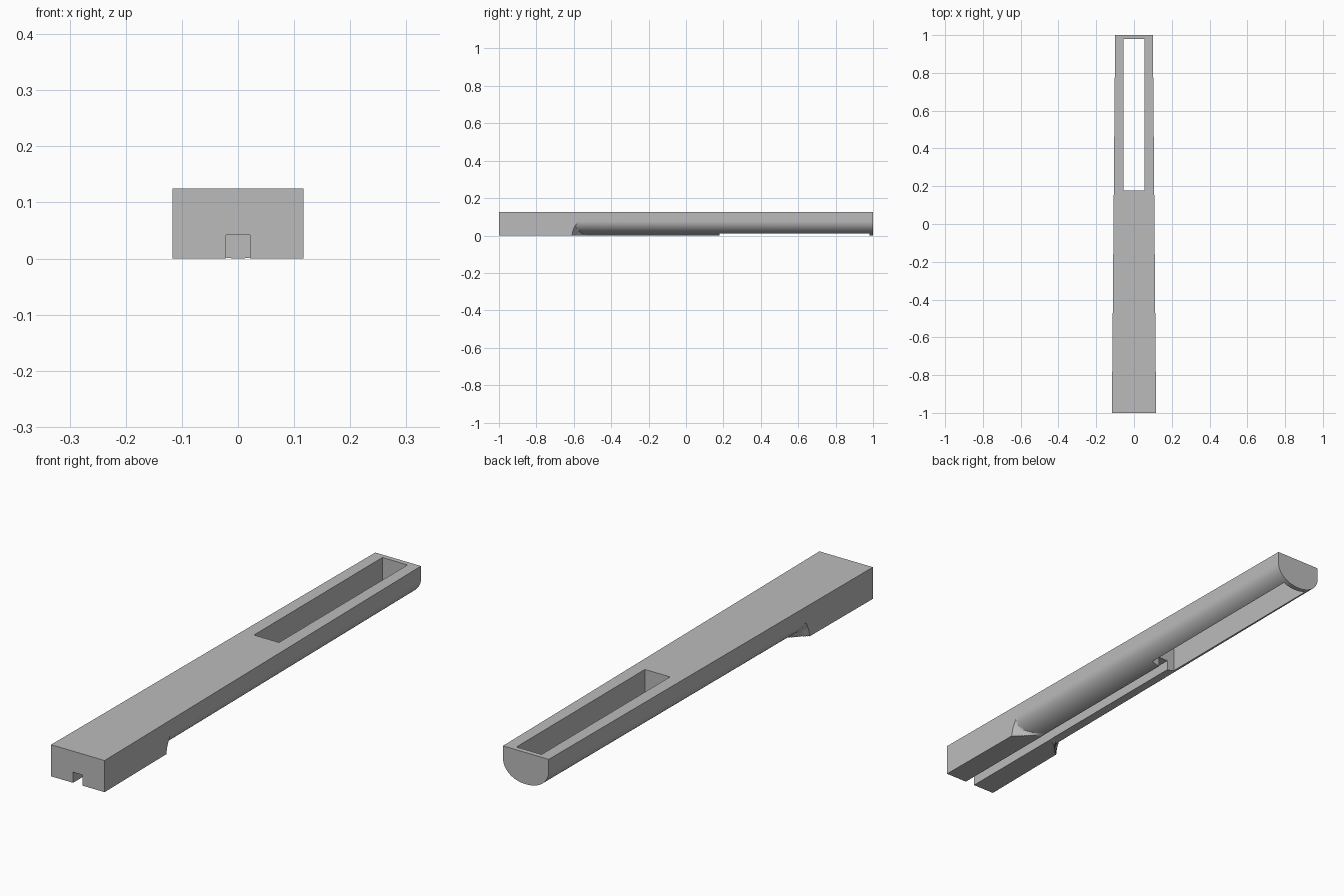
import bpy, bmesh, math
from mathutils import Matrix

cube = bpy.data.objects.get("Cube")
if cube:
    bpy.data.objects.remove(cube, do_unlink=True)

TOP, DEPTH, SEGMENTS, POWER = 0.125, 0.078, 56, 2.1
HEEL = -0.61  # where the square block ends


def half_width(y):
    return 0.1085 - 0.0085 * y


def underside(x, hw, z, y):
    """Height of the rounded back, run out into the square block."""
    start = HEEL + 0.98 * (hw - abs(x))
    ramp = DEPTH * (max(0, y - start) / 0.035) ** 0.6
    return min(z, ramp)


def section(bm, y):
    hw = half_width(y)
    loop = [bm.verts.new((-hw, y, TOP)), bm.verts.new((hw, y, TOP))]
    for i in range(SEGMENTS + 1):
        a = math.pi * i / SEGMENTS
        c, s = math.cos(a), max(0, math.sin(a))
        x = math.copysign(hw * abs(c) ** (2 / POWER), c)
        z = DEPTH * (1 - s ** (2 / POWER)) if 0 < i < SEGMENTS else DEPTH
        loop.append(bm.verts.new((x, y, underside(x, hw, z, y))))
    return loop


def link(name, bm):
    bmesh.ops.recalc_face_normals(bm, faces=bm.faces)
    mesh = bpy.data.meshes.new(name)
    bm.to_mesh(mesh)
    bm.free()
    ob = bpy.data.objects.new(name, mesh)
    bpy.context.collection.objects.link(ob)
    return ob


def box_cutter(name, lo, hi):
    bm = bmesh.new()
    mid = [(a + b) / 2 for a, b in zip(lo, hi)]
    size = [b - a for a, b in zip(lo, hi)]
    bmesh.ops.create_cube(bm, size=1, matrix=Matrix.LocRotScale(mid, None, size))
    ob = link(name, bm)
    ob.hide_render = True
    return ob


# Neck body: tapered loft from square block to rounded back
bm = bmesh.new()
stations = [-1, HEEL] + [HEEL + 0.005 * i for i in range(1, 31)] + [1]
loops = [section(bm, y) for y in stations]
for a, b in zip(loops, loops[1:]):
    for i in range(len(a)):
        j = (i + 1) % len(a)
        bm.faces.new((a[i], a[j], b[j], b[i]))
bm.faces.new(loops[0])
bm.faces.new(loops[-1])
neck = link("neck", bm)

grey = bpy.data.materials.new("plain grey")
grey.use_nodes = True
colour = (0.5, 0.5, 0.5, 1)
grey.diffuse_color = colour
grey.node_tree.nodes["Principled BSDF"].inputs["Base Color"].default_value = colour
neck.data.materials.append(grey)

# Through slot and the rod groove underneath
cutters = [
    box_cutter("slot_cutter", (-0.055, 0.178, -0.1), (0.055, 0.98, 0.3)),
    box_cutter("groove_cutter", (-0.021, -1.1, -0.1), (0.021, 0.2, 0.042)),
]
bpy.context.view_layer.objects.active = neck
neck.select_set(True)
for cutter in cutters:
    mod = neck.modifiers.new(cutter.name, "BOOLEAN")
    mod.operation = "DIFFERENCE"
    mod.solver = "EXACT"
    mod.object = cutter
    bpy.ops.object.modifier_apply(modifier=mod.name)
    bpy.data.objects.remove(cutter, do_unlink=True)

bpy.ops.object.shade_smooth_by_angle(angle=math.radians(30))
